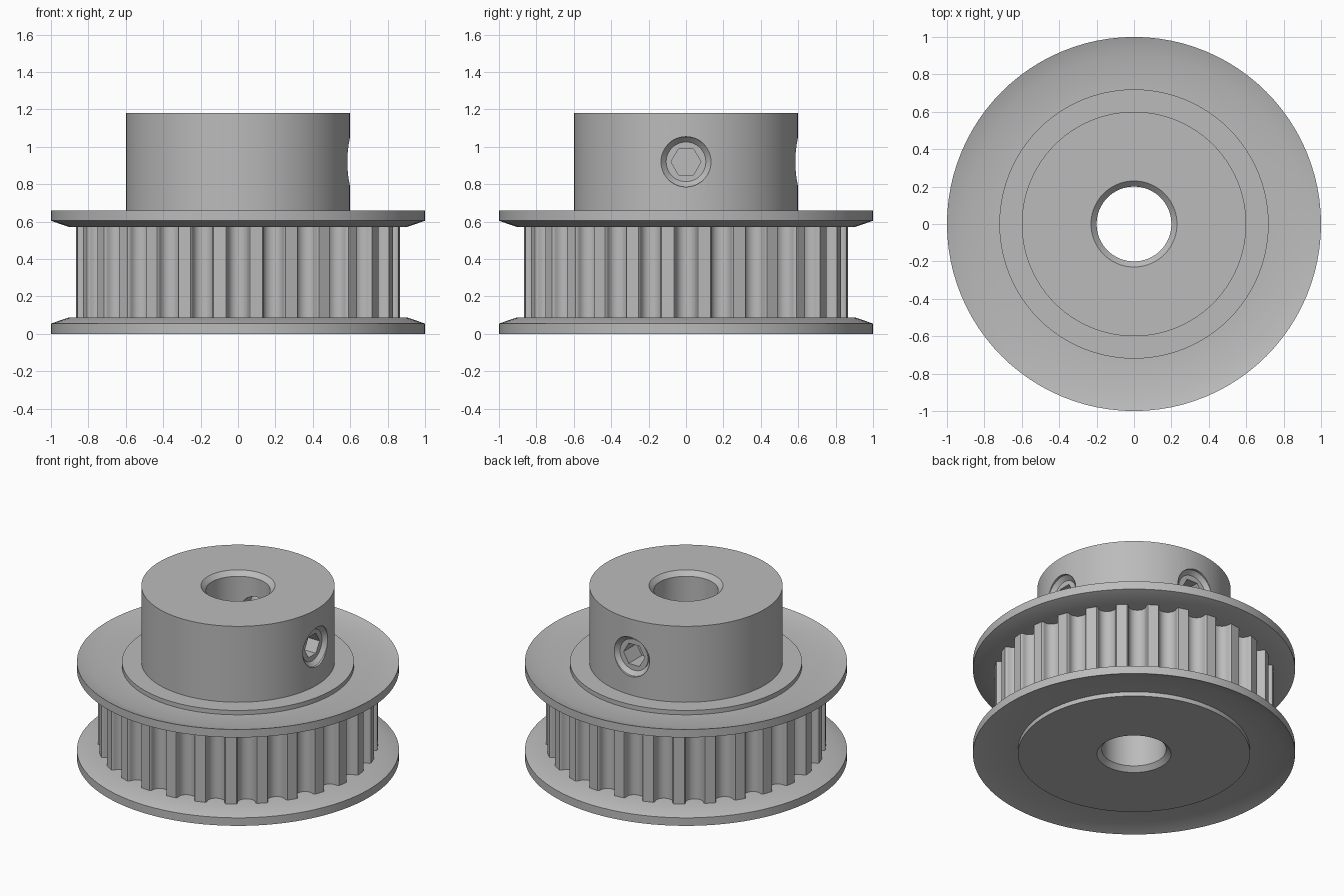
import bpy, bmesh
from math import sin, cos, pi, radians
from mathutils import Matrix, Vector

if "Cube" in bpy.data.objects:
    bpy.data.objects.remove(bpy.data.objects["Cube"])

steel = bpy.data.materials.new("grey_metal")
steel.use_nodes = True
GREY = (0.5, 0.5, 0.5, 1)
steel.diffuse_color = GREY
steel.node_tree.nodes["Principled BSDF"].inputs["Base Color"].default_value = GREY


def finish(name, bm):
    """Turn a bmesh into a named object in the scene."""
    bmesh.ops.recalc_face_normals(bm, faces=bm.faces)
    mesh = bpy.data.meshes.new(name)
    bm.to_mesh(mesh)
    bm.free()
    mesh.materials.append(steel)
    ob = bpy.data.objects.new(name, mesh)
    bpy.context.collection.objects.link(ob)
    return ob


def smooth(ob):
    bpy.ops.object.select_all(action='DESELECT')
    ob.select_set(True)
    bpy.context.view_layer.objects.active = ob
    bpy.ops.object.shade_smooth_by_angle(angle=radians(30))


def hex_radius(r, a):
    """Radius of a hexagon outline with corners on the local y axis."""
    return r * cos(pi / 6) / cos((a - pi / 6) % (pi / 3) - pi / 6)


def lathe(name, profile, segs=96, closed=True):
    """Spin (radius, height[, 'hex']) points around z; open ends get caps."""
    bm = bmesh.new()
    rings = []
    for r, z, *kind in profile:
        ring = []
        for i in range(segs):
            a = 2 * pi * i / segs
            rr = hex_radius(r, a) if kind else r
            ring.append(bm.verts.new((rr * cos(a), rr * sin(a), z)))
        rings.append(ring)
    pairs = list(zip(rings, rings[1:]))
    if closed:
        pairs.append((rings[-1], rings[0]))
    else:
        bm.faces.new(rings[0])
        bm.faces.new(rings[-1])
    for lo, hi in pairs:
        for i in range(segs):
            j = (i + 1) % segs
            bm.faces.new((lo[i], lo[j], hi[j], hi[i]))
    return finish(name, bm)


# Hub with flush boss rims and a chamfered through bore
BORE, CHAMFER, HUB, BOSS = 0.2, 0.03, 0.6, 0.72
RIM_TOP, HUB_TOP, SCREW_Z = 0.66, 1.18, 0.92
hub = lathe("hub", [
    (BORE, CHAMFER), (BORE + CHAMFER, 0), (BOSS, 0), (BOSS, RIM_TOP),
    (HUB, RIM_TOP), (HUB, HUB_TOP), (BORE + CHAMFER, HUB_TOP),
    (BORE, HUB_TOP - CHAMFER)])

# Dished flanges, the upper one mirrored from the lower
flange = [(0.7, 0.03), (0.905, 0.03), (1, 0), (1, 0.055), (0.905, 0.088), (0.7, 0.088)]
smooth(lathe("lower_flange", flange))
smooth(lathe("upper_flange", [(r, RIM_TOP - z) for r, z in flange]))

# Toothed belt track: round-bottomed grooves between narrow lands
TEETH, TIP, GROOVE, CENTRE = 28, 0.868, 0.055, 0.02
half = [(0.064, 0), (0.059, -0.006), (0.056, -0.013)]
half += [(GROOVE * cos(a), -CENTRE - GROOVE * sin(a))
         for a in (k * pi / 12 for k in range(6))]
groove = [(-x, d) for x, d in half] + [(0, -CENTRE - GROOVE)] + half[::-1]
bm = bmesh.new()
outline = []
for t in range(TEETH):
    turn = Matrix.Rotation(2 * pi * t / TEETH, 3, 'Z')
    for x, d in groove:
        # points on the land follow the tip circle
        base = (TIP ** 2 - x ** 2) ** 0.5
        outline.append(turn @ Vector((base + d, x, 0)))
lo = [bm.verts.new((p.x, p.y, 0.08)) for p in outline]
hi = [bm.verts.new((p.x, p.y, RIM_TOP - 0.08)) for p in outline]
for i in range(len(lo)):
    j = (i + 1) % len(lo)
    bm.faces.new((lo[i], lo[j], hi[j], hi[i]))
smooth(finish("belt_teeth", bm))

# Two set screws at right angles, each in a countersunk hole into the bore
HOLE = 0.106
for side, angle in (("left", 0), ("back", pi / 2)):
    place = (Matrix.Rotation(angle, 4, 'Z') @ Matrix.Translation((0, 0, SCREW_Z))
             @ Matrix.Rotation(pi / 2, 4, 'Y'))
    cutter = lathe("hole_cutter", [(HOLE, 0.1), (HOLE, 0.555), (0.134, 0.585),
                                   (0.136, 0.7)], 48, closed=False)
    cutter.matrix_world = place
    cutter.hide_render = True
    bpy.context.view_layer.update()
    bpy.context.view_layer.objects.active = hub
    cut = hub.modifiers.new("hole", 'BOOLEAN')
    cut.operation, cut.solver, cut.object = 'DIFFERENCE', 'EXACT', cutter
    bpy.ops.object.modifier_apply(modifier=cut.name)
    bpy.data.objects.remove(cutter)

    screw = lathe(side + "_set_screw", [
        (0.07, 0.25), (HOLE, 0.285), (HOLE, 0.562), (0.08, 0.562, "hex"),
        (0.08, 0.42, "hex")], 48, closed=False)
    screw.matrix_world = place
    smooth(screw)
smooth(hub)
